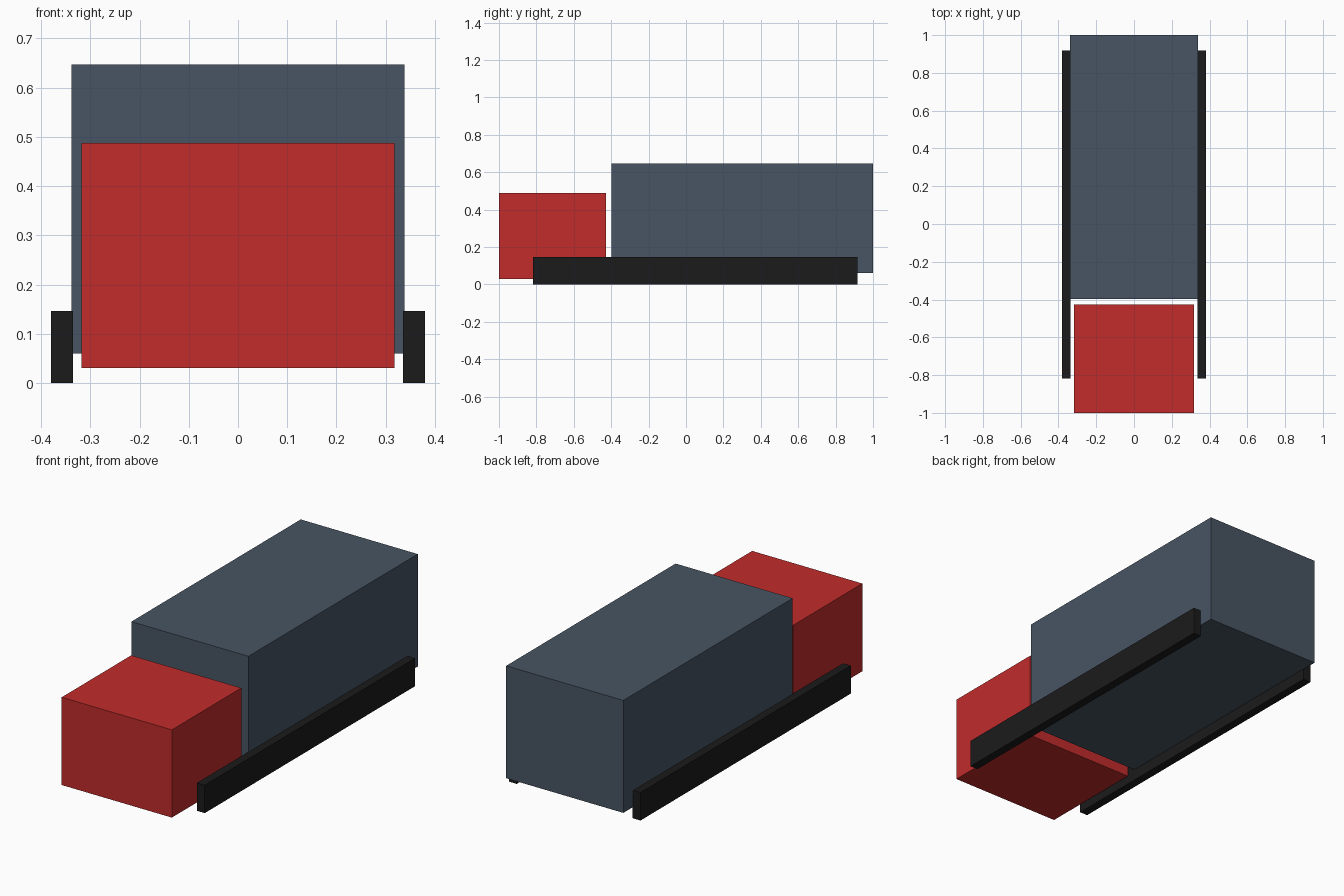
import bpy

if "Cube" in bpy.data.objects:
    bpy.data.objects.remove(bpy.data.objects["Cube"])


def material(name, rgb):
    mat = bpy.data.materials.new(name)
    mat.diffuse_color = (*rgb, 1.0)
    mat.use_nodes = True
    mat.node_tree.nodes["Principled BSDF"].inputs["Base Color"].default_value = mat.diffuse_color
    return mat


def box(name, x, y, z, mat):
    """Box from (min, max) extents on each axis."""
    bpy.ops.mesh.primitive_cube_add(size=1)
    obj = bpy.context.object
    obj.name = name
    obj.location = [(a + b) / 2 for a, b in (x, y, z)]
    obj.scale = [b - a for a, b in (x, y, z)]
    bpy.ops.object.transform_apply(location=False, rotation=False, scale=True)
    obj.data.materials.append(mat)
    return obj


red = material("red_paint", (0.54, 0.025, 0.025))
slate = material("slate_paint", (0.065, 0.09, 0.125))
black = material("black_rubber", (0.011, 0.011, 0.011))

# Low cab at the front
box("cab", (-0.318, 0.318), (-1.0, -0.427), (0.03, 0.488), red)

# Tall cargo body behind a narrow gap
box("cargo_body", (-0.338, 0.338), (-0.397, 1.0), (0.06, 0.647), slate)

# Long wheel strips along both sides
for side, (x0, x1) in {"right": (0.335, 0.38), "left": (-0.38, -0.335)}.items():
    box(f"wheel_strip_{side}", (x0, x1), (-0.817, 0.918), (0.0, 0.146), black)
